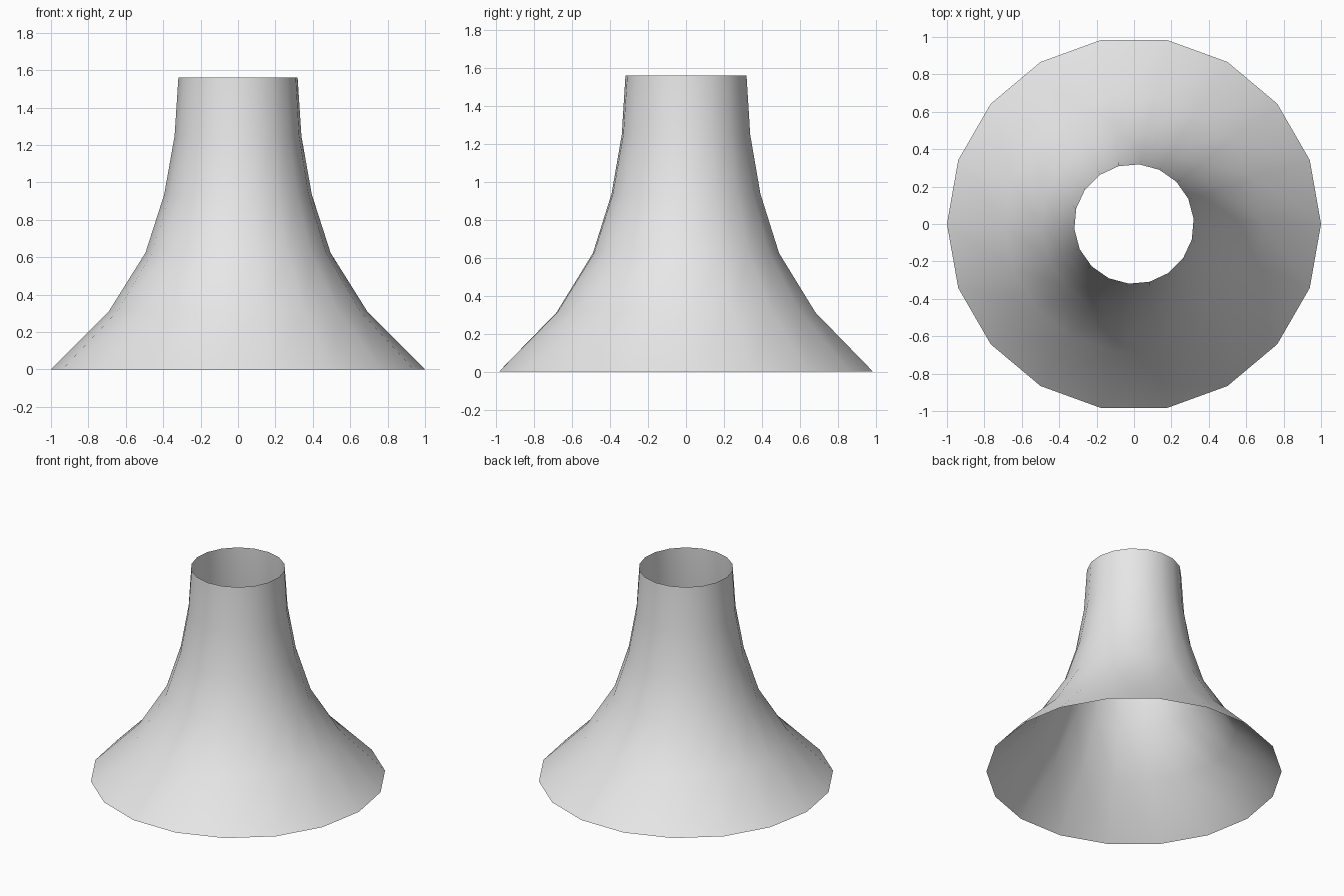
import bpy
import bmesh
from math import cos, sin, radians

cube = bpy.data.objects.get("Cube")
if cube:
    bpy.data.objects.remove(cube, do_unlink=True)

SIDES = 18
HEIGHT = 1.56
TWIST = radians(1)  # added at every ring
RADII = [1.0, 0.69, 0.495, 0.395, 0.34, 0.32]

grey = bpy.data.materials.new("light_grey")
grey.use_nodes = True
colour = (0.8, 0.8, 0.8, 1)
grey.diffuse_color = colour
grey.node_tree.nodes["Principled BSDF"].inputs["Base Color"].default_value = colour

# Rings of the flared tube, each turned slightly from the one below
bm = bmesh.new()
step = radians(360 / SIDES)
rings = []
for i, r in enumerate(RADII):
    z = HEIGHT * i / (len(RADII) - 1)
    rings.append([bm.verts.new((r * cos(k * step + i * TWIST),
                                r * sin(k * step + i * TWIST), z))
                  for k in range(SIDES)])

# Open shell, split along the diagonals that follow the twist
for low, high in zip(rings, rings[1:]):
    for k in range(SIDES):
        n = (k + 1) % SIDES
        bm.faces.new((low[k], low[n], high[n]))
        bm.faces.new((low[k], high[n], high[k]))
for face in bm.faces:
    face.smooth = True

mesh = bpy.data.meshes.new("flared_tube")
bm.to_mesh(mesh)
bm.free()
mesh.materials.append(grey)
tube = bpy.data.objects.new("flared_tube", mesh)
bpy.context.collection.objects.link(tube)
